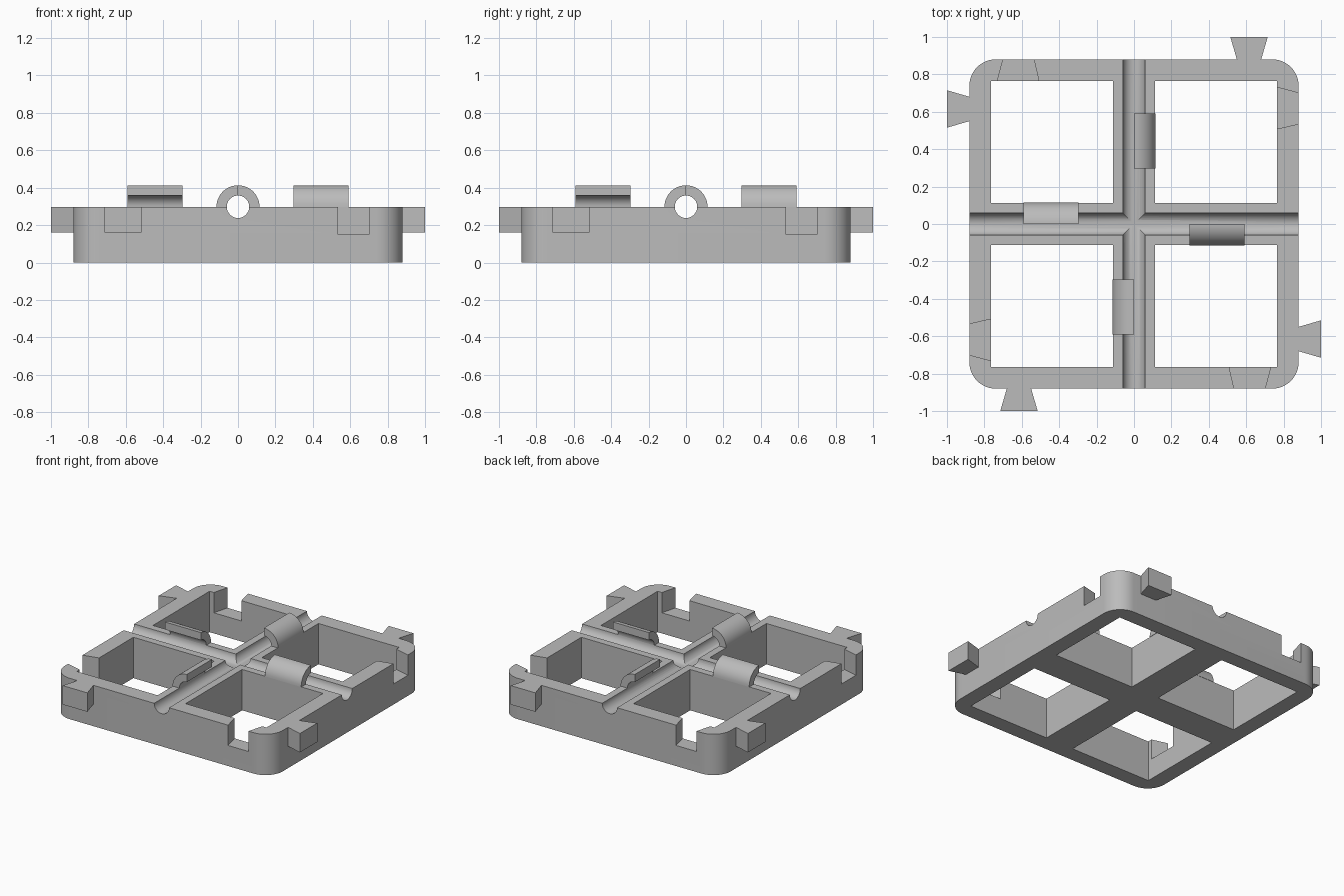
import bpy
from math import pi, cos, sin
from mathutils import Matrix

if "Cube" in bpy.data.objects:
    bpy.data.objects.remove(bpy.data.objects["Cube"])

HALF, TOP = 0.88, 0.298            # frame half width and height
GROOVE, CLIP = 0.06, 0.115         # groove radius and clip outer radius

grey = bpy.data.materials.new("light grey")
grey.use_nodes = True
color = (0.5, 0.5, 0.5, 1)
grey.diffuse_color = color
grey.node_tree.nodes["Principled BSDF"].inputs["Base Color"].default_value = color


def prism(name, outline, low, high, matrix=Matrix()):
    """Extrude a counter-clockwise outline along local z."""
    n = len(outline)
    verts = [(x, y, z) for z in (low, high) for x, y in outline]
    faces = [tuple(reversed(range(n))), tuple(range(n, 2 * n))]
    faces += [(i, (i + 1) % n, n + (i + 1) % n, n + i) for i in range(n)]
    mesh = bpy.data.meshes.new(name)
    mesh.from_pydata(verts, [], faces)
    mesh.transform(matrix)
    mesh.materials.append(grey)
    obj = bpy.data.objects.new(name, mesh)
    bpy.context.collection.objects.link(obj)
    return obj


def arc(cx, cy, r, start, end, steps):
    angles = [start + (end - start) * i / steps for i in range(steps + 1)]
    return [(cx + r * cos(a), cy + r * sin(a)) for a in angles]


def select(obj):
    bpy.ops.object.select_all(action='DESELECT')
    obj.select_set(True)
    bpy.context.view_layer.objects.active = obj


def smooth(obj):
    select(obj)
    bpy.ops.object.shade_smooth_by_angle(angle=pi / 6)


def cut(target, cutter):
    mod = target.modifiers.new("cut", 'BOOLEAN')
    mod.operation, mod.solver, mod.object = 'DIFFERENCE', 'EXACT', cutter
    select(target)
    bpy.ops.object.modifier_apply(modifier=mod.name)
    bpy.data.objects.remove(cutter)


# Frame: rounded square slab
radius = 0.14
c = HALF - radius
outline = []
for i, (sx, sy) in enumerate(((1, 1), (-1, 1), (-1, -1), (1, -1))):
    outline += arc(sx * c, sy * c, radius, i * pi / 2, (i + 1) * pi / 2, 12)
frame = prism("frame", outline, 0, TOP)

# Local z of the profile runs along world y; local y becomes world z
along_y = Matrix.Translation((0, 0, TOP)) @ Matrix.Rotation(pi / 2, 4, 'X')
sides = [("back", 0), ("left_hand", 1), ("front", 2), ("right_hand", 3)]

# Two crossing round grooves
for k in range(2):
    turn = Matrix.Rotation(k * pi / 2, 4, 'Z')
    circle = arc(0, 0, GROOVE, 0, 2 * pi, 32)[:-1]
    cut(frame, prism("groove_cutter", circle, -1, 1, turn @ along_y))

for side, k in sides:
    turn = Matrix.Rotation(k * pi / 2, 4, 'Z')

    # Window opening
    a, b = 0.113, 0.765
    cut(frame, prism("window_cutter", [(a, a), (b, a), (b, b), (a, b)], -0.1, 0.5, turn))

    # Dovetail socket, wider on the inside of the wall
    socket = [(-0.735, 0.75), (-0.505, 0.75), (-0.54, 0.9), (-0.695, 0.9)]
    cut(frame, prism("socket_cutter", socket, 0.15, 0.5, turn))

    # Dovetail tab, wider at its outer end
    tab = [(0.55, HALF), (0.68, HALF), (0.715, 1), (0.515, 1)]
    prism(side + "_dovetail_tab", tab, 0.16, TOP, turn)

    # Quarter-round clip arching over the groove
    ring = arc(0, 0, CLIP, 0, pi / 2, 12) + arc(0, 0, GROOVE, pi / 2, 0, 12)
    smooth(prism(side + "_clip", ring, -0.59, -0.298, turn @ along_y))

smooth(frame)
